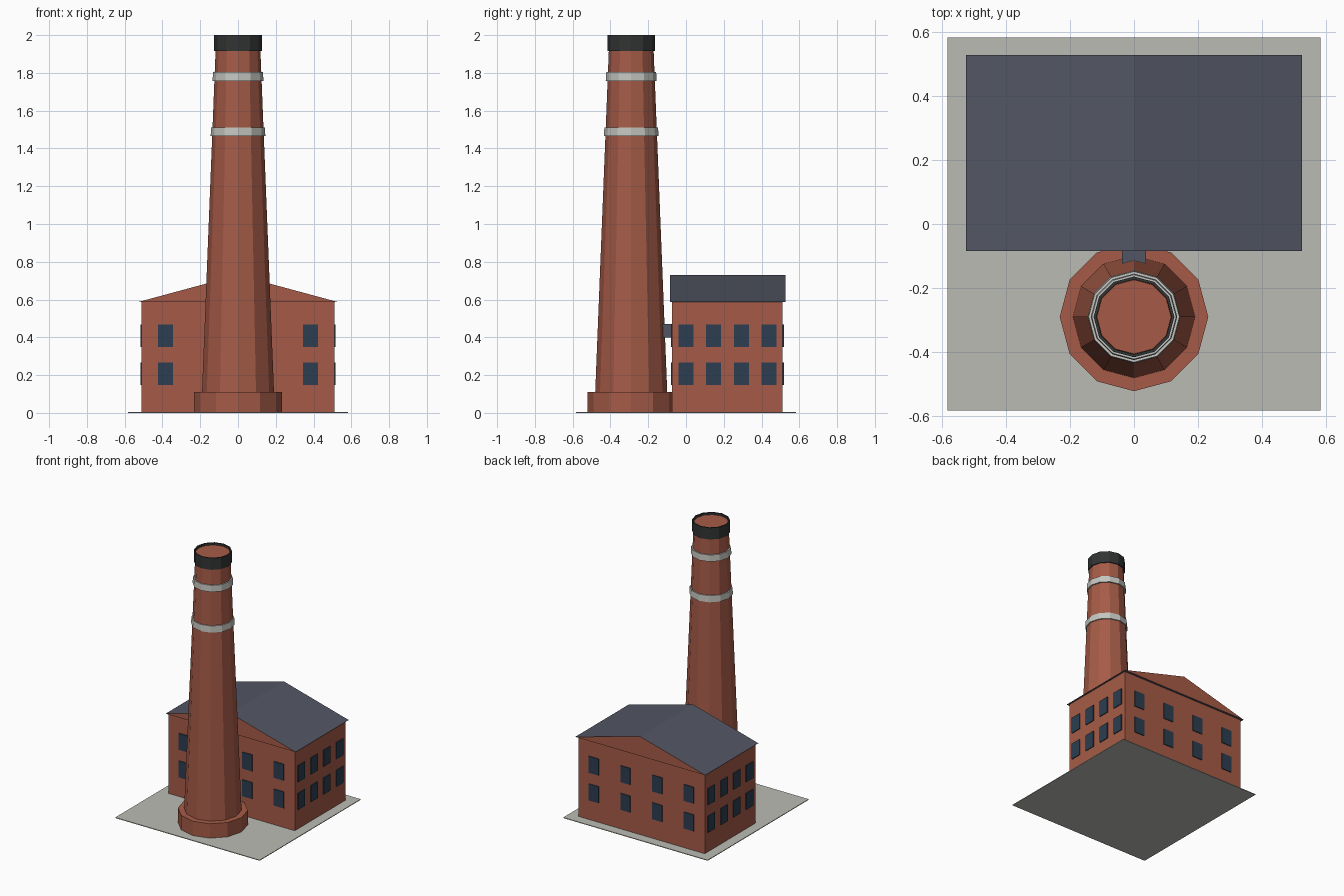
import bpy
import bmesh
import math

old = bpy.data.objects.get("Cube")
if old:
    bpy.data.objects.remove(old, do_unlink=True)


def material(name, rgb):
    m = bpy.data.materials.new(name)
    m.use_nodes = True
    m.diffuse_color = (*rgb, 1)
    m.node_tree.nodes["Principled BSDF"].inputs["Base Color"].default_value = (*rgb, 1)
    return m


BRICK = material("red brick", (0.38, 0.105, 0.063))
SLATE = material("blue slate", (0.085, 0.093, 0.127))
GLASS = material("dark blue glass", (0.025, 0.048, 0.08))
SOOT = material("soot black", (0.032, 0.034, 0.034))
BAND = material("pale band", (0.55, 0.56, 0.52))
STONE = material("grey paving", (0.5, 0.5, 0.46))

SIDES = 12
CHIMNEY_Y = -0.29
WALL_X, WALL_Y0, WALL_Y1, WALL_H = 0.51, -0.073, 0.512, 0.59
MID_Y = (WALL_Y0 + WALL_Y1) / 2


def finish(name, bm, *mats):
    bmesh.ops.recalc_face_normals(bm, faces=bm.faces)
    mesh = bpy.data.meshes.new(name)
    bm.to_mesh(mesh)
    bm.free()
    for m in mats:
        mesh.materials.append(m)
    ob = bpy.data.objects.new(name, mesh)
    bpy.context.collection.objects.link(ob)
    return ob


def box(name, x0, x1, y0, y1, z0, z1, mat):
    bm = bmesh.new()
    bmesh.ops.create_cube(bm, size=1)
    for v in bm.verts:
        v.co.x = x1 if v.co.x > 0 else x0
        v.co.y = y1 if v.co.y > 0 else y0
        v.co.z = z1 if v.co.z > 0 else z0
    return finish(name, bm, mat)


def lathe(name, profile, mat, closed=False):
    """Turn a (radius, height) profile around the chimney axis."""
    bm = bmesh.new()
    rings = []
    for r, z in profile:
        angles = [math.tau * i / SIDES for i in range(SIDES)]
        rings.append([bm.verts.new((r * math.cos(a), CHIMNEY_Y + r * math.sin(a), z))
                      for a in angles])
    pairs = list(zip(rings, rings[1:]))
    if closed:
        pairs.append((rings[-1], rings[0]))
    else:
        bm.faces.new(rings[0])
        bm.faces.new(rings[-1])
    for low, high in pairs:
        for i in range(SIDES):
            j = (i + 1) % SIDES
            bm.faces.new((low[i], low[j], high[j], high[i]))
    return finish(name, bm, mat)


# Ground and hall
box("ground_slab", -0.583, 0.583, -0.583, 0.583, 0, 0.005, STONE)
box("hall_walls", -WALL_X, WALL_X, WALL_Y0, WALL_Y1, 0.004, WALL_H, BRICK)

# Gabled roof: slate slopes and underside, brick gable ends
bm = bmesh.new()
ends = [[bm.verts.new((x, y, z)) for x, z in ((-0.525, 0.588), (0.525, 0.588), (0, 0.73))]
        for y in (WALL_Y0 - 0.012, WALL_Y1 + 0.016)]
for end in ends:
    bm.faces.new(end).material_index = 1
for i in range(3):
    j = (i + 1) % 3
    bm.faces.new((ends[0][i], ends[0][j], ends[1][j], ends[1][i]))
finish("gabled_roof", bm, SLATE, BRICK)

# Windows: two rows of four on every wall
W, H, PROUD = 0.04, 0.12, 0.006
for row, z in enumerate((0.147, 0.349)):
    for col in range(4):
        x = (col - 1.5) * 0.256
        y = MID_Y + (col - 1.5) * 0.147
        tag = f"{row}_{col}"
        box("front_window_" + tag, x - W, x + W, WALL_Y0 - PROUD, WALL_Y0 + PROUD, z, z + H, GLASS)
        box("back_window_" + tag, x - W, x + W, WALL_Y1 - PROUD, WALL_Y1 + PROUD, z, z + H, GLASS)
        for side, s in (("left", 1), ("right", -1)):
            box(f"{side}_window_{tag}", s * WALL_X - PROUD, s * WALL_X + PROUD,
                y - W, y + W, z, z + H, GLASS)

# Chimney
lathe("chimney_base", [(0.232, 0.004), (0.232, 0.11)], BRICK)
lathe("chimney_shaft", [(0.191, 0.1), (0.116, 1.985)], BRICK)
lathe("lower_band", [(0.145, 1.465), (0.142, 1.512)], BAND)
lathe("upper_band", [(0.135, 1.757), (0.132, 1.804)], BAND)
lathe("chimney_cap", [(0.126, 1.915), (0.126, 2), (0.117, 2), (0.117, 1.915)], SOOT, closed=True)

# Flue duct from hall to chimney
box("flue_duct", -0.037, 0.037, -0.17, WALL_Y0 + 0.01, 0.4, 0.47, SLATE)
